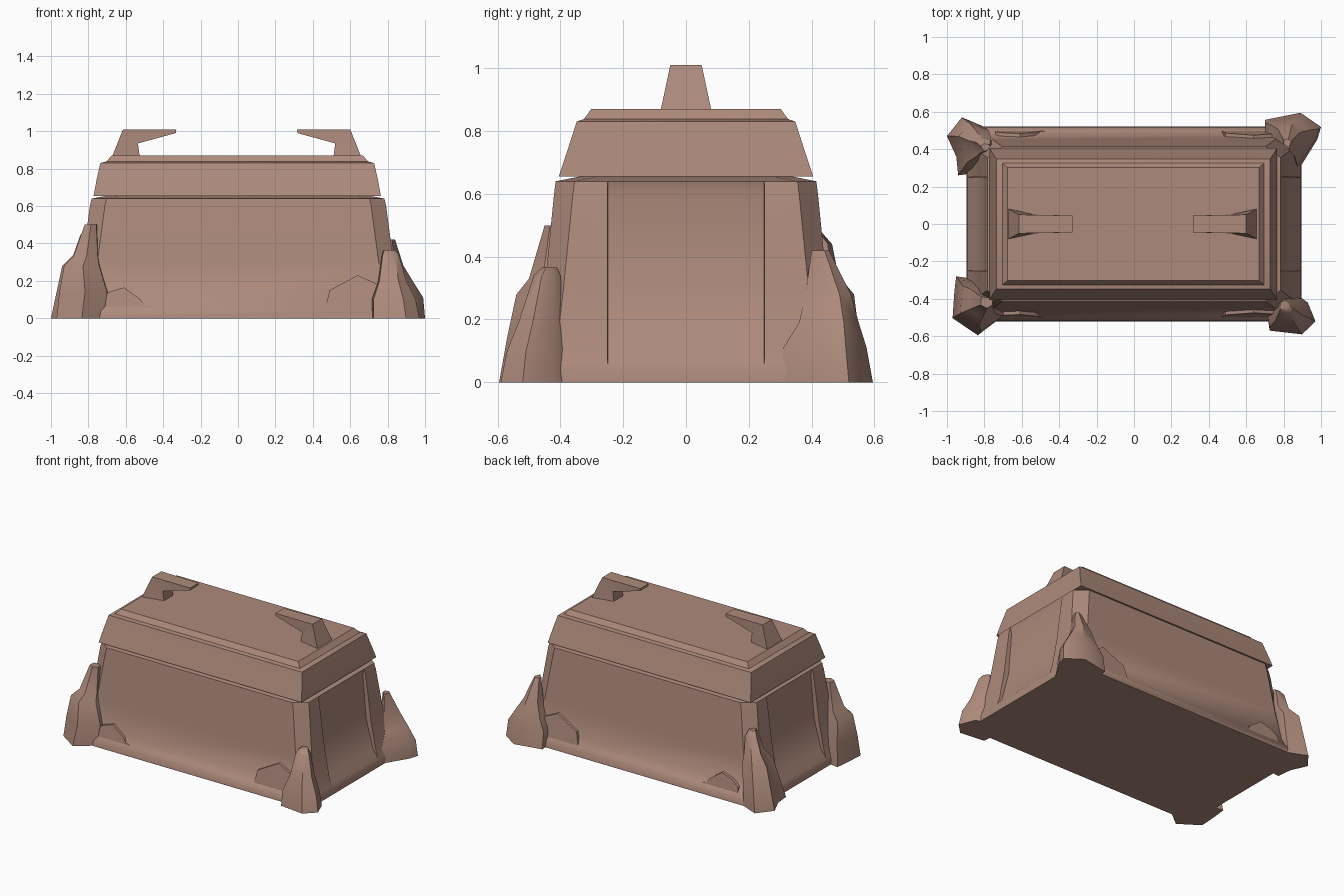
import bpy, bmesh, math

if "Cube" in bpy.data.objects:
    bpy.data.objects.remove(bpy.data.objects["Cube"])

mat = bpy.data.materials.new("dusty brown")
mat.diffuse_color = (0.42, 0.255, 0.20, 1)
mat.use_nodes = True
mat.node_tree.nodes["Principled BSDF"].inputs["Base Color"].default_value = mat.diffuse_color


def loft(name, rings, angle=35):
    """Skin a list of equally long point rings and cap both ends."""
    bm = bmesh.new()
    vs = [[bm.verts.new(p) for p in r] for r in rings]
    n = len(rings[0])
    for a, b in zip(vs, vs[1:]):
        for i in range(n):
            j = (i + 1) % n
            bm.faces.new((a[i], a[j], b[j], b[i]))
    bm.faces.new(vs[0][::-1])
    bm.faces.new(vs[-1])
    bmesh.ops.recalc_face_normals(bm, faces=bm.faces)
    me = bpy.data.meshes.new(name)
    bm.to_mesh(me)
    bm.free()
    me.materials.append(mat)
    ob = bpy.data.objects.new(name, me)
    bpy.context.collection.objects.link(ob)
    bpy.ops.object.select_all(action='DESELECT')
    bpy.context.view_layer.objects.active = ob
    ob.select_set(True)
    bpy.ops.object.shade_smooth_by_angle(angle=math.radians(angle))
    return ob


# Chest body: chamfered corners, with a recessed panel in each end
def body_ring(z, hx, hy, depth, cx=0.08, cy=0.06):
    half = [(hx - cx, -hy), (hx, -hy + cy), (hx, -0.25), (hx - depth, -0.249),
            (hx - depth, 0.249), (hx, 0.25), (hx, hy - cy), (hx - cx, hy)]
    return [(x, y, z) for x, y in half] + [(-x, -y, z) for x, y in half]


body = [(0, 0.895, 0.52, 0), (0.04, 0.892, 0.515, 0), (0.06, 0.885, 0.50, 0),
        (0.11, 0.868, 0.472, 0.02), (0.30, 0.832, 0.45, 0.035),
        (0.60, 0.792, 0.42, 0.02), (0.64, 0.783, 0.415, 0),
        (0.655, 0.70, 0.34, 0)]
loft("chest_body", [body_ring(*r) for r in body])


# Lid with sloping sides and a stepped top edge
def box_ring(z, hx, hy, ox=-0.004):
    return [(ox + sx * hx, sy * hy, z) for sx, sy in ((-1, -1), (1, -1), (1, 1), (-1, 1))]


lid = [(0.655, 0.768, 0.405), (0.74, 0.752, 0.377), (0.83, 0.732, 0.348),
       (0.838, 0.70, 0.325), (0.87, 0.672, 0.302)]
loft("lid", [box_ring(*r) for r in lid], 30)

# Two hooked handles pointing inwards
for side, off in ((1, 0), (-1, -0.015)):
    # each section: outer x, z, inner x, z, half width outer, inner
    sections = [(0.66, 0.86, 0.51, 0.86, 0.082, 0.05),
                (0.60, 1.01, 0.52, 0.935, 0.05, 0.05),
                (0.315, 1.008, 0.318, 0.99, 0.045, 0.045)]
    loft("handle_" + ("right" if side > 0 else "left"),
         [[(side * xo + off, -wo, zo), (side * xo + off, wo, zo),
           (side * xi + off, wi, zi), (side * xi + off, -wi, zi)]
          for xo, zo, xi, zi, wo, wi in sections], 40)


# Rough clawed feet: a footprint refitted to a smaller box at each height
def foot(name, outline, levels):
    xs, ys = zip(*outline)
    ux, uy = max(xs) - min(xs), max(ys) - min(ys)
    loft(name, [[(x0 + (x - min(xs)) / ux * (x1 - x0),
                  y0 + (y - min(ys)) / uy * (y1 - y0), z) for x, y in outline]
                for z, x0, x1, y0, y1 in levels], 45)


foot("foot_front_left",
     [(-.97, -.50), (-.83, -.59), (-.71, -.50), (-.70, -.38), (-.80, -.30), (-.95, -.28), (-.96, -.36)],
     [(0, -.97, -.71, -.595, -.28), (.14, -.955, -.69, -.57, -.30),
      (.28, -.93, -.735, -.54, -.33), (.33, -.88, -.745, -.50, -.35), (.5, -.82, -.755, -.45, -.39)])
foot("foot_front_right",
     [(.72, -.50), (.73, -.57), (.90, -.59), (.97, -.52), (.93, -.42), (.85, -.36), (.76, -.38)],
     [(0, .715, .97, -.59, -.36), (.1, .715, .95, -.57, -.37),
      (.2, .75, .90, -.53, -.385), (.34, .77, .86, -.485, -.40), (.365, .78, .84, -.46, -.41)])
foot("foot_back_right",
     [(.70, .56), (.89, .60), (1.0, .52), (.98, .45), (.88, .28), (.82, .38), (.70, .42)],
     [(0, .70, 1.0, .29, .595), (.11, .70, .99, .31, .575), (.19, .74, .94, .36, .55),
      (.28, .77, .885, .38, .525), (.42, .80, .84, .40, .455)])
foot("foot_back_left",
     [(-1.0, .47), (-.92, .57), (-.80, .52), (-.79, .43), (-.87, .27), (-.94, .26), (-.95, .36)],
     [(0, -1.0, -.79, .26, .57), (.28, -.94, -.77, .33, .535),
      (.34, -.88, -.76, .36, .485), (.44, -.845, -.76, .38, .465), (.48, -.82, -.77, .39, .43)])


# Low rock-like toes lying along the front and back rim
def toe(name, side, profile):
    loft(name, [[(x, side * (edge - 0.14 * z), z) for x, z in profile]
                for edge in (0.507, 0.42)], 40)


left_toe = [(-.74, .03), (-.74, .10), (-.69, .14), (-.61, .165), (-.52, .10), (-.50, .07), (-.46, .065), (-.45, .03)]
right_toe = [(.47, .03), (.47, .07), (.49, .15), (.64, .23), (.75, .18), (.75, .03)]
for side, label in ((-1, "front"), (1, "back")):
    toe("toe_%s_left" % label, side, left_toe)
    toe("toe_%s_right" % label, side, right_toe)
